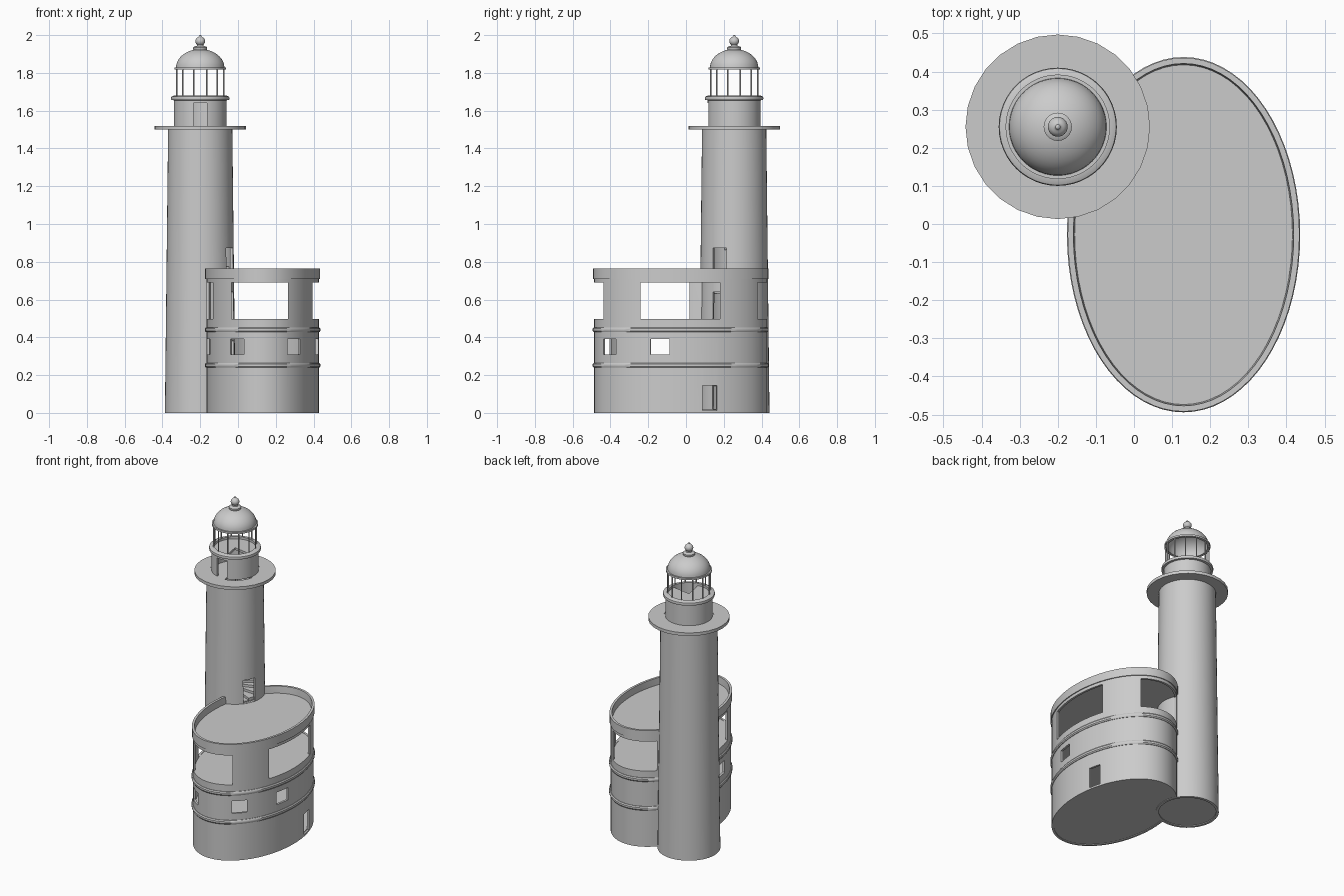
import bpy, bmesh
from math import sin, cos, pi, radians, atan2

if "Cube" in bpy.data.objects:
    bpy.data.objects.remove(bpy.data.objects["Cube"])

TC = (-0.20, 0.255)      # tower axis
BC = (0.13, -0.028)      # centre of the oval building
STRETCH = 0.16           # extra y radius of the oval


def finish(name, bm, smooth=True):
    bmesh.ops.recalc_face_normals(bm, faces=bm.faces)
    me = bpy.data.meshes.new(name)
    bm.to_mesh(me)
    bm.free()
    ob = bpy.data.objects.new(name, me)
    bpy.context.collection.objects.link(ob)
    if smooth:
        smooth_edges(ob)
    return ob


def smooth_edges(ob):
    bpy.ops.object.select_all(action='DESELECT')
    ob.select_set(True)
    bpy.context.view_layer.objects.active = ob
    bpy.ops.object.shade_smooth_by_angle(angle=radians(35))


def lathe(name, prof, c=TC, n=48, stretch=0.0, tube=False, smooth=True):
    """Spin (r, z) points; a tube closes the profile, otherwise ends are capped."""
    bm = bmesh.new()
    rings = [[bm.verts.new((c[0] + r * cos(2 * pi * i / n),
                            c[1] + (r + stretch) * sin(2 * pi * i / n), z))
              for i in range(n)] for r, z in prof]
    pairs = list(zip(rings, rings[1:]))
    if tube:
        pairs.append((rings[-1], rings[0]))
    else:
        bm.faces.new(rings[0])
        bm.faces.new(rings[-1])
    for a, b in pairs:
        for i in range(n):
            j = (i + 1) % n
            bm.faces.new((a[i], a[j], b[j], b[i]))
    return finish(name, bm, smooth)


def add_sector(bm, r, z0, z1, a0, a1, n):
    """Pie slice around the tower axis."""
    pts = [TC] + [(TC[0] + r * cos(a0 + (a1 - a0) * i / n),
                   TC[1] + r * sin(a0 + (a1 - a0) * i / n)) for i in range(n + 1)]
    lo = [bm.verts.new((x, y, z0)) for x, y in pts]
    hi = [bm.verts.new((x, y, z1)) for x, y in pts]
    bm.faces.new(lo)
    bm.faces.new(hi)
    for i in range(len(pts)):
        j = (i + 1) % len(pts)
        bm.faces.new((lo[i], lo[j], hi[j], hi[i]))


def box(x, y, z0, z1, sx, sy, rot=0.0):
    bpy.ops.mesh.primitive_cube_add(size=1, location=(x, y, (z0 + z1) / 2), rotation=(0, 0, rot))
    ob = bpy.context.object
    ob.name = "opening_cutter"
    ob.scale = (sx, sy, z1 - z0)
    ob.hide_render = True
    return ob


def cut(ob, cutters, keep=False):
    for c in cutters:
        m = ob.modifiers.new("cut", 'BOOLEAN')
        m.operation, m.solver, m.object = 'DIFFERENCE', 'EXACT', c
        bpy.context.view_layer.objects.active = ob
        bpy.ops.object.modifier_apply(modifier=m.name)
        if not keep:
            bpy.data.objects.remove(c)
    smooth_edges(ob)


# tower shaft with a doorway on each storey
tower = lathe("tower_wall", [(0.187, 0), (0.170, 1.50), (0.154, 1.50), (0.170, 0)], tube=True)
DOOR = radians(-26)
cut(tower, [box(TC[0] + 0.175 * cos(DOOR), TC[1] + 0.175 * sin(DOOR), a, b, 0.1, 0.08, DOOR)
            for a, b in ((0.02, 0.15), (0.255, 0.38), (0.497, 0.64), (0.722, 0.873))])
lathe("tower_floor", [(0.172, 0.005), (0.172, 0.02)])

# spiral stair
bm = bmesh.new()
STEPS, RISE = 16, 0.245
for k in range(1, 98):
    z = 0.01 + k * RISE / STEPS
    a = DOOR + 2 * pi * k / STEPS
    add_sector(bm, 0.173 - 0.0107 * z, z - 0.02, z, a, a + 2 * pi / STEPS, 2)
finish("spiral_stair", bm, False)

# gallery and watch room
lathe("gallery_deck", [(0.242, 1.50), (0.242, 1.52), (0.150, 1.52), (0.150, 1.50)], n=28, tube=True)
watch = lathe("watch_room_wall", [(0.140, 1.52), (0.140, 1.66), (0.127, 1.66), (0.127, 1.52)], tube=True)
cut(watch, [box(TC[0], TC[1] - 0.135, 1.515, 1.64, 0.07, 0.08)])
for name, r, z0, z1 in (("watch_room_floor", 0.152, 1.503, 1.518), ("lantern_floor", 0.135, 1.65, 1.665)):
    bm = bmesh.new()
    add_sector(bm, r, z0, z1, radians(-10), radians(280), 36)   # stair well left open
    finish(name, bm)
lathe("lantern_sill", [(0.140, 1.655), (0.153, 1.657), (0.155, 1.665), (0.153, 1.674),
                       (0.140, 1.680), (0.124, 1.680), (0.124, 1.655)], tube=True)

# lantern posts and dome
bm = bmesh.new()
for k in range(12):
    a = radians(15 + 30 * k)
    g = bmesh.ops.create_cone(bm, cap_ends=True, segments=8, radius1=0.004, radius2=0.004, depth=0.145)
    bmesh.ops.translate(bm, verts=g["verts"],
                        vec=(TC[0] + 0.129 * cos(a), TC[1] + 0.129 * sin(a), 1.75))
finish("lantern_posts", bm)
lathe("dome_ring", [(0.137, 1.817), (0.137, 1.829), (0.120, 1.829), (0.120, 1.817)], tube=True)
arc = [radians(87 * i / 10) for i in range(11)]
lathe("dome", [(0.128 * cos(t), 1.828 + 0.098 * sin(t)) for t in arc] +
      [(0.120 * cos(t), 1.828 + 0.090 * sin(t)) for t in reversed(arc)], tube=True)
ball = [radians(-50 + 115 * i / 9) for i in range(10)]
lathe("finial", [(0.030, 1.915), (0.037, 1.925), (0.037, 1.935), (0.030, 1.940), (0.018, 1.942)] +
      [(0.026 * cos(t), 1.968 + 0.024 * sin(t)) for t in ball] +
      [(0.008, 1.992), (0.006, 1.998), (0.002, 2.0)], n=24)

# oval building wall with windows and door
N = 72
wall = lathe("building_wall", [(0.298, 0), (0.298, 0.71), (0.304, 0.71), (0.304, 0.765),
                               (0.289, 0.765), (0.284, 0.70), (0.284, 0)], BC, N, STRETCH, True)
openings = [box(0.115, BC[1], 0.497, 0.69, 0.30, 1.2),              # front and back
            box(0.38, -0.031, 0.497, 0.69, 0.40, 0.42),             # right
            box(-0.12, -0.111, 0.497, 0.69, 0.40, 0.26)]            # left
for deg, w, z0, z1 in ((-117, 0.092, 0.31, 0.39), (-56, 0.092, 0.31, 0.39), (-14, 0.1, 0.31, 0.39),
                       (-166, 0.1, 0.31, 0.39), (19.7, 0.077, 0.012, 0.145)):
    t = radians(deg)
    openings.append(box(BC[0] + 0.292 * cos(t), BC[1] + 0.452 * sin(t), z0, z1, 0.09, w,
                        atan2(sin(t) / 0.452, cos(t) / 0.292)))
cut(wall, openings)

# floors, roof and rounded bands
parts = [wall]
for name, z0, z1 in (("ground_floor", 0.004, 0.018), ("middle_floor", 0.237, 0.255),
                     ("upper_floor", 0.475, 0.495), ("roof", 0.698, 0.72)):
    parts.append(lathe(name, [(0.288, z0), (0.288, z1)], BC, N, STRETCH))
for name, z in (("lower_band", 0.252), ("upper_band", 0.440)):
    parts.append(lathe(name, [(0.290, z - 0.013), (0.301, z - 0.013), (0.306, z - 0.006), (0.306, z + 0.006),
                              (0.301, z + 0.013), (0.290, z + 0.013)], BC, N, STRETCH, True))

# trim the building where the tower stands
trim = lathe("tower_trim", [(0.183, -0.1), (0.173, 0.9)], smooth=False)
for p in parts:
    cut(p, [trim], keep=True)
bpy.data.objects.remove(trim)
